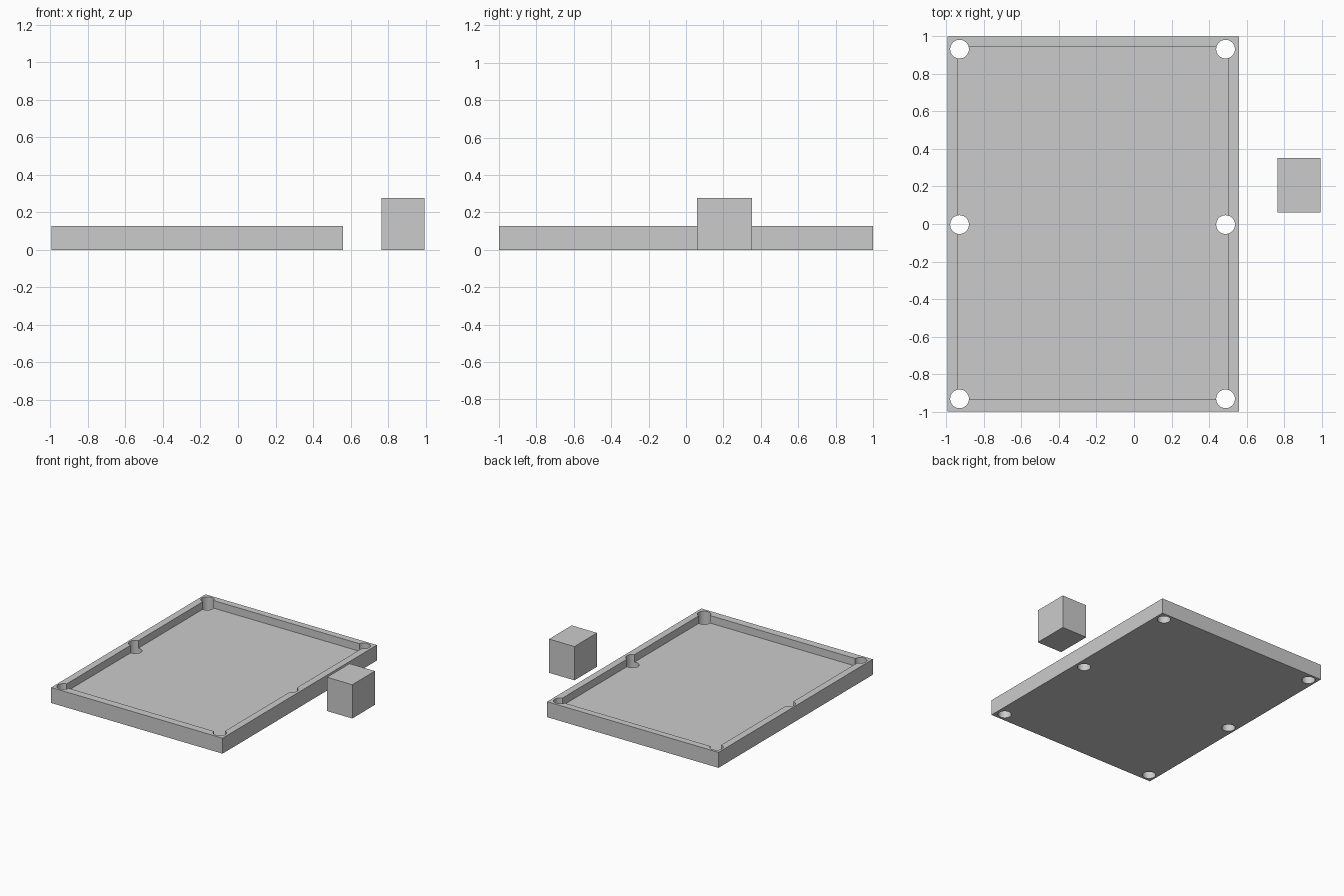
import bpy

if "Cube" in bpy.data.objects:
    bpy.data.objects.remove(bpy.data.objects["Cube"])


def box(name, x0, x1, y0, y1, z0, z1):
    bpy.ops.mesh.primitive_cube_add(
        size=1, location=((x0 + x1) / 2, (y0 + y1) / 2, (z0 + z1) / 2))
    ob = bpy.context.object
    ob.name = name
    ob.scale = (x1 - x0, y1 - y0, z1 - z0)
    bpy.ops.object.transform_apply(location=False, rotation=False, scale=True)
    return ob


def cut(target, cutter):
    mod = target.modifiers.new("cut", 'BOOLEAN')
    mod.operation = 'DIFFERENCE'
    mod.solver = 'EXACT'
    mod.object = cutter
    bpy.context.view_layer.objects.active = target
    bpy.ops.object.modifier_apply(modifier=mod.name)
    bpy.data.objects.remove(cutter)


# Table top: slab with a raised rim around a shallow bed
table = box("table_top", -0.995, 0.56, -1, 1, 0, 0.127)
cut(table, box("bed_cutter", -0.937, 0.503, -0.936, 0.945, 0.065, 0.2))

# Six pockets through the bed and rim
for x in (-0.93, 0.488):
    for y in (-0.932, -0.003, 0.932):
        bpy.ops.mesh.primitive_cylinder_add(
            vertices=32, radius=0.05, depth=0.6, location=(x, y, 0.05))
        pocket = bpy.context.object
        pocket.name = "pocket_cutter"
        cut(table, pocket)

bpy.ops.object.select_all(action='DESELECT')
table.select_set(True)
bpy.context.view_layer.objects.active = table
bpy.ops.object.shade_smooth_by_angle()

# Separate block beside the table
box("side_block", 0.765, 0.995, 0.06, 0.353, 0, 0.277)
